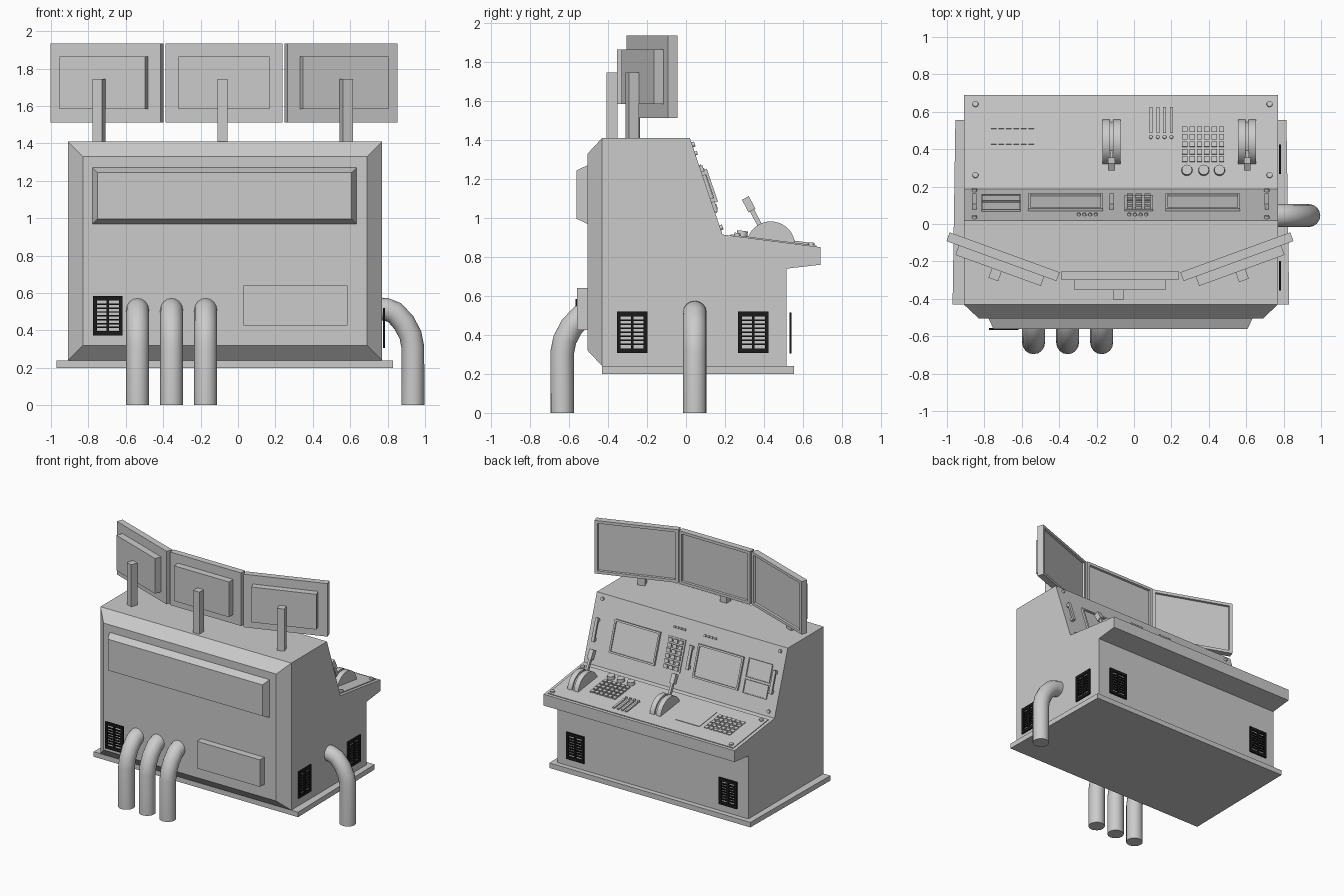
import bpy, bmesh, math
from mathutils import Matrix, Vector

if "Cube" in bpy.data.objects:
    bpy.data.objects.remove(bpy.data.objects["Cube"])

CX = -0.07  # centre line of the cabinet
I = Matrix.Identity(4)
black = bpy.data.materials.new("vent_black")
black.diffuse_color = (0.01, 0.01, 0.01, 1)
black.use_nodes = True
black.node_tree.nodes["Principled BSDF"].inputs["Base Color"].default_value = black.diffuse_color


def finish(name, bm, m=I, smooth=False, mat=None):
    bm.transform(m)
    bmesh.ops.recalc_face_normals(bm, faces=bm.faces[:])
    me = bpy.data.meshes.new(name)
    bm.to_mesh(me)
    bm.free()
    ob = bpy.data.objects.new(name, me)
    bpy.context.collection.objects.link(ob)
    if mat:
        me.materials.append(mat)
    if smooth:
        shade(ob)
    return ob


def shade(ob):
    bpy.ops.object.select_all(action='DESELECT')
    ob.select_set(True)
    bpy.context.view_layer.objects.active = ob
    bpy.ops.object.shade_smooth_by_angle(angle=math.radians(40))


def add_box(bm, x0, x1, y0, y1, z0, z1):
    t = Matrix.Translation(((x0 + x1) / 2, (y0 + y1) / 2, (z0 + z1) / 2))
    s = Matrix.Diagonal((x1 - x0, y1 - y0, z1 - z0, 1))
    return bmesh.ops.create_cube(bm, size=1, matrix=t @ s)["verts"]


def boxes(name, items, m=I, mat=None):
    bm = bmesh.new()
    for b in items:
        add_box(bm, *b)
    return finish(name, bm, m, mat=mat)


def discs(name, spots, r, h, m=I, sides=20):
    bm = bmesh.new()
    for x, y in spots:
        bmesh.ops.create_cone(bm, cap_ends=True, segments=sides, radius1=r, radius2=r * 0.9,
                              depth=h, matrix=Matrix.Translation((x, y, h / 2)))
    return finish(name, bm, m, True)


def prism(pts, vec):
    bm = bmesh.new()
    f = bm.faces.new([bm.verts.new(p) for p in pts])
    r = bmesh.ops.extrude_face_region(bm, geom=[f], use_keep_orig=True)
    bmesh.ops.translate(bm, vec=vec, verts=[v for v in r["geom"] if isinstance(v, bmesh.types.BMVert)])
    bmesh.ops.recalc_face_normals(bm, faces=bm.faces[:])
    return bm


def inset_y(bm, sign, thick, y):
    # inset the face looking along +y or -y and move it to depth y
    f = max(bm.faces, key=lambda f: sign * f.calc_center_median().y)
    bmesh.ops.inset_region(bm, faces=[f], thickness=thick, use_even_offset=True)
    for v in f.verts:
        v.co.y = y


def frame(o, v, n):
    v, n = Vector(v).normalized(), Vector(n).normalized()
    u = Vector((1, 0, 0)) if abs(n.x) < 0.5 else Vector((0, 1, 0))
    m = Matrix((u, v, n)).transposed().to_4x4()
    m.translation = o
    return m


# cabinet with chamfered rear
side = [(-.43, .24), (.515, .24), (.515, .74), (.69, .76), (.69, .85), (.187, .915), (.02, 1.41), (-.43, 1.41)]
bm = prism([(-.91, y, z) for y, z in side], (1.68, 0, 0))
inset_y(bm, -1, .08, -.505)
finish("cabinet", bm)
finish("base_plate", prism([(-.97, -.43, .2), (.83, -.43, .2), (.815, .555, .2), (-.955, .555, .2)], (0, 0, .04)))

# rear covers
bm = bmesh.new()
add_box(bm, -.777, .633, -.506, -.50, .97, 1.27)
bm.normal_update()
inset_y(bm, -1, .026, -.562)
finish("rear_upper_cover", bm)
boxes("rear_lower_cover", [(.03, .585, -.56, -.50, .425, .64)])

# vents: (position, outward normal)
vents = [((-.696, -.555, .478), (0, -1, 0)), ((.775, -.276, .413), (1, 0, 0)), ((.775, .345, .413), (1, 0, 0)),
         ((.6, .53, .41), (0, 1, 0)), ((-.745, .53, .41), (0, 1, 0))]
w, h, t = .079, .106, .012
grille = [(-w, -w + .02, -h, h, 0, t), (w - .02, w, -h, h, 0, t), (-.007, .007, -h, h, 0, t),
          (-w, w, -h, -h + .024, 0, t), (-w, w, h - .024, h, 0, t)]
grille += [(-w, w, -.082 + .0205 * i - .004, -.082 + .0205 * i + .004, 0, t) for i in range(1, 8)]
for o, n in vents:
    boxes("vent_grille", grille, frame(o, (0, 0, 1), n), black)

# cable pipes bending into the walls
bend = [(.165, 0), (.165, .31), (.152, .375), (.118, .44), (.068, .495), (.02, .513), (-.02, .515)]


def pipe(name, place):
    cu = bpy.data.curves.new(name, 'CURVE')
    cu.dimensions = '3D'
    cu.bevel_depth, cu.bevel_resolution, cu.use_fill_caps = .061, 6, True
    sp = cu.splines.new('POLY')
    sp.points.add(len(bend) - 1)
    for p, (d, z) in zip(sp.points, bend):
        p.co = (*place(d), z, 1)
    tmp = bpy.data.objects.new(name, cu)
    bpy.context.collection.objects.link(tmp)
    bpy.context.view_layer.update()
    me = bpy.data.meshes.new_from_object(tmp.evaluated_get(bpy.context.evaluated_depsgraph_get()))
    bpy.data.objects.remove(tmp)
    ob = bpy.data.objects.new(name, me)
    bpy.context.collection.objects.link(ob)
    shade(ob)


for px in (-.537, -.355, -.173):
    pipe("rear_pipe", lambda d: (px, -.47 - d))
pipe("side_pipe", lambda d: (.77 + d, .045))

# three monitors on posts
for x, y, a in ((-.7, -.175, -20), (-.075, -.275, 0), (.55, -.175, 20)):
    m = Matrix.Translation((x, y, 0)) @ Matrix.Rotation(math.radians(a), 4, 'Z')
    bm = bmesh.new()
    add_box(bm, -.313, .313, -.025, .025, 1.513, 1.935)
    bm.normal_update()
    inset_y(bm, 1, .022, .025)
    bm.normal_update()
    f = max((f for f in bm.faces if f.normal.y > .9), key=lambda f: f.calc_area())
    bmesh.ops.inset_region(bm, faces=[f], thickness=.004)
    for v in f.verts:
        v.co.y = .01
    finish("monitor", bm, m)
    boxes("monitor_back", [(-.243, .243, -.078, -.024, 1.585, 1.865)], m)
    boxes("monitor_post", [(-.035, .02, -.132, -.077, 1.40, 1.745)], m)

# upright panel fittings (v runs up the slope, .522 long)
up = frame((0, .187, .915), (0, -.167, .495), (0, .495, .167))
L = .522


def rim(x0, x1, v0, v1, b, h):
    return [(x0, x0 + b, v0, v1, 0, h), (x1 - b, x1, v0, v1, 0, h), (x0 + b, x1 - b, v0, v0 + b, 0, h),
            (x0 + b, x1 - b, v1 - b, v1, 0, h), (x0 + b, x1 - b, v0 + b, v1 - b, 0, h * .4)]


def keys(x0, x1, v0, v1, nx, ny, h0, h1, fill=.72):
    dx, dv = (x1 - x0) / nx, (v1 - v0) / ny
    return [(x0 + dx * (i + .5 - fill / 2), x0 + dx * (i + .5 + fill / 2),
             v0 + dv * (j + .5 - fill / 2), v0 + dv * (j + .5 + fill / 2), h0, h1)
            for i in range(nx) for j in range(ny)]


for x0 in (-.566, .168):
    boxes("panel_screen", rim(x0, x0 + .4, .23 * L, .71 * L, .014, .016), up)
boxes("panel_keypad", [(-.052, .102, .23 * L, .70 * L, 0, .008)]
      + keys(-.045, .095, .24 * L, .69 * L, 3, 6, .007, .02), up)
boxes("panel_display", rim(-.815, -.607, .45 * L, .72 * L, .006, .010)
      + rim(-.815, -.607, .22 * L, .42 * L, .006, .010), up)
for x in (-.853, -.12, .71):
    boxes("panel_handle", [(x - .012, x + .012, .32 * L, .66 * L, .018, .032),
                           (x - .01, x + .01, .33 * L, .37 * L, 0, .019),
                           (x - .01, x + .01, .61 * L, .65 * L, 0, .019)], up)
discs("indicator_lamps", [(x0 + .03 * i, .84 * L) for x0 in (-.295, -.025) for i in range(4)], .010, .012, up, 12)
discs("panel_bolts", [(x, v * L) for x in (-.853, .71) for v in (.07, .93)], .014, .014, up)

# desk fittings (v runs towards the operator)
desk = frame((0, .187, .915), (0, .503, -.065), (0, .065, .503))
boxes("desk_plate", [(-.885, .745, .04, .487, 0, .006)], desk)
boxes("desk_keypad_flat", keys(-.77, -.53, .15, .36, 6, 5, .005, .012), desk)
boxes("desk_keypad", keys(.252, .488, .14, .34, 6, 5, .005, .018), desk)
boxes("desk_touch_pad", [(-.5, -.29, .14, .36, .005, .010)], desk)
sx = [.09, .127, .163, .2]
boxes("slider_tracks", [(x - .008, x + .008, .3, .44, .005, .016) for x in sx], desk)
discs("slider_lamps", [(x, .28) for x in sx], .011, .018, desk, 12)
discs("rotary_knobs", [(.283, .1), (.373, .1), (.457, .1)], .03, .032, desk, 24)
discs("desk_bolts", [(x, v) for x in (-.848, .725) for v in (.075, .458)], .017, .018, desk)

# throttle levers with split round housings
for x in (-.12, .605):
    bm = bmesh.new()
    for dx, r, d in ((-.028, .125, .04), (.028, .125, .04), (0, .112, .03)):
        bmesh.ops.create_cone(bm, cap_ends=True, segments=40, radius1=r, radius2=r, depth=d,
                              matrix=Matrix.Translation((x + dx, .435, .857)) @ Matrix.Rotation(math.pi / 2, 4, 'Y'))
    finish("lever_housing", bm, smooth=True)
    tilt = Matrix.Translation((x, .435, .857)) @ Matrix.Rotation(math.radians(28), 4, 'X')
    boxes("lever", [(-.009, .009, -.012, .012, .1, .22), (-.018, .018, -.02, .02, .205, .278)], tilt)
